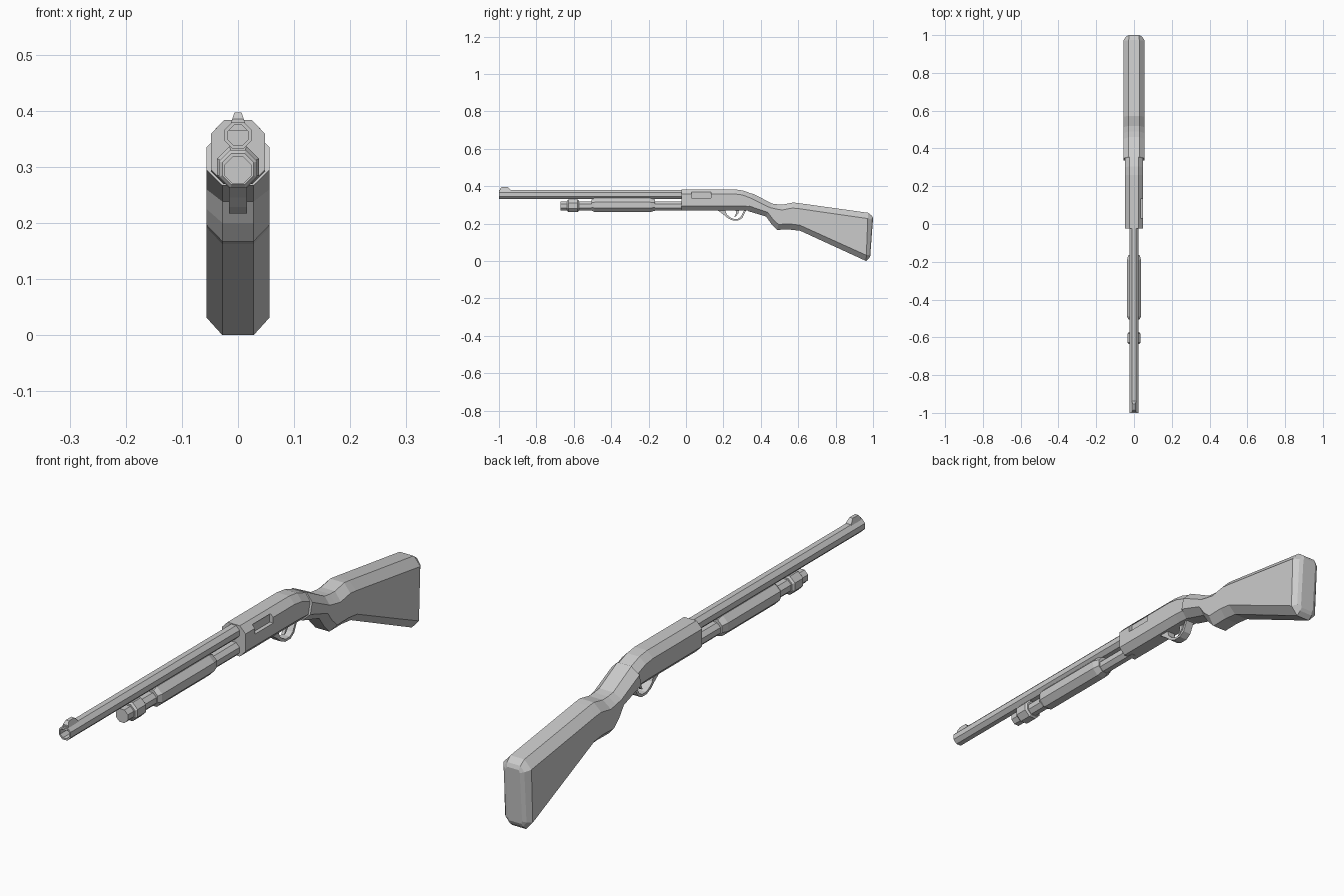
import bpy, bmesh, math

if "Cube" in bpy.data.objects:
    bpy.data.objects.remove(bpy.data.objects["Cube"])


def make_object(name, rings, loop=False):
    """Skin a list of equal-sized vertex rings and cap the ends."""
    bm = bmesh.new()
    vs = [[bm.verts.new(p) for p in ring] for ring in rings]
    n = len(vs[0])
    for a, b in zip(vs, vs[1:]):
        for i in range(n):
            j = (i + 1) % n
            bm.faces.new((a[i], a[j], b[j], b[i]))
    bm.faces.new(vs[0])
    bm.faces.new(vs[-1])
    bmesh.ops.recalc_face_normals(bm, faces=bm.faces)
    mesh = bpy.data.meshes.new(name)
    bm.to_mesh(mesh)
    bm.free()
    ob = bpy.data.objects.new(name, mesh)
    bpy.context.collection.objects.link(ob)
    return ob


def tube(name, zc, profile):
    """Eight-sided turned part along y; profile = (y, flat-to-centre radius)."""
    k = 1 / math.cos(math.pi / 8)
    angles = [math.pi / 8 + i * math.pi / 4 for i in range(8)]
    return make_object(name, [[(r * k * math.cos(a), y, zc + r * k * math.sin(a))
                               for a in angles] for y, r in profile])


def body(name, stations):
    """Chamfered box loft; station = (top y, top z, bottom y, bottom z, half width, flat, chamfer)."""
    rings = []
    for ty, tz, by, bz, w, f, c in stations:
        t = min(c / math.hypot(ty - by, tz - bz), 0.33)
        mix = lambda s: (ty + (by - ty) * s, tz + (bz - tz) * s)
        half = [(f, 0), (w, t), (w, 1 - t), (f, 1)]
        full = half + [(-x, s) for x, s in reversed(half)]
        rings.append([(x, *mix(s)) for x, s in full])
    return make_object(name, rings)


def plate(name, outline, w):
    """Side outline of (y, z) points extruded across x."""
    return make_object(name, [[(x, y, z) for y, z in outline] for x in (-w, w)])


# Barrel with open muzzle
tube("barrel", 0.356, [(0.0, .024), (-1.0, .024), (-1.0, .018), (-0.95, .018)])

# Front sight, wide at its foot and narrow on top
sight = [(-.995, .365), (-.995, .385), (-.985, .397), (-.953, .397), (-.94, .384), (-.93, .365)]
front_sight = plate("front_sight", sight, 0.016)
for v in front_sight.data.vertices:
    if v.co.z > .39:
        v.co.x *= 0.4
    elif v.co.z > .38:
        v.co.x *= 0.65

# Magazine tube with cap ring
tube("magazine_tube", 0.294, [(0.0, .024), (-.67, .024)])
tube("magazine_ring", 0.296, [(-.635, .028), (-.628, .034), (-.58, .034), (-.573, .028)])

# Sliding fore-end
tube("fore_end", 0.299, [(-.505, .029), (-.49, .037), (-.19, .037), (-.165, .03)])

# Receiver, sloping down at the rear
receiver = body("receiver", [
    (-.025, .383, -.025, .271, .048, .025, .024),
    (.26, .383, .25, .271, .048, .025, .024),
    (.305, .377, .285, .271, .048, .025, .024),
    (.357, .358, .333, .269, .048, .025, .024)])

# Ejection port cut into the right side
bpy.ops.mesh.primitive_cube_add(size=1, location=(.052, .082, .354))
cutter = bpy.context.object
cutter.name = "port_cutter"
cutter.scale = (.036, .105, .032)
cutter.hide_render = True
cutter.hide_viewport = True
cut = receiver.modifiers.new("port", 'BOOLEAN')
cut.operation = 'DIFFERENCE'
cut.solver = 'EXACT'
cut.object = cutter

# Stock: wrist, grip swell, butt and rounded butt end
body("stock", [
    (.355, .362, .331, .267, .056, .028, .028),
    (.46, .307, .428, .238, .056, .028, .024),
    (.49, .303, .455, .200, .056, .028, .026),
    (.52, .302, .487, .167, .056, .028, .03),
    (.572, .313, .556, .168, .056, .028, .03),
    (.60, .310, .61, .162, .056, .028, .03),
    (.973, .258, .963, .0, .056, .028, .031),
    (.994, .242, .979, .014, .042, .027, .02),
    (1.0, .228, .985, .026, .028, .024, .01)])

# Trigger guard and trigger
guard = [(.165, .274), (.205, .245), (.225, .228), (.25, .217), (.28, .217), (.302, .231),
         (.322, .274), (.312, .274), (.293, .237), (.277, .226), (.253, .226), (.234, .235),
         (.217, .25), (.21, .274)]
plate("trigger_guard", guard, 0.016)
plate("trigger", [(.265, .275), (.268, .255), (.258, .236), (.266, .238), (.28, .255), (.283, .275)], 0.006)
